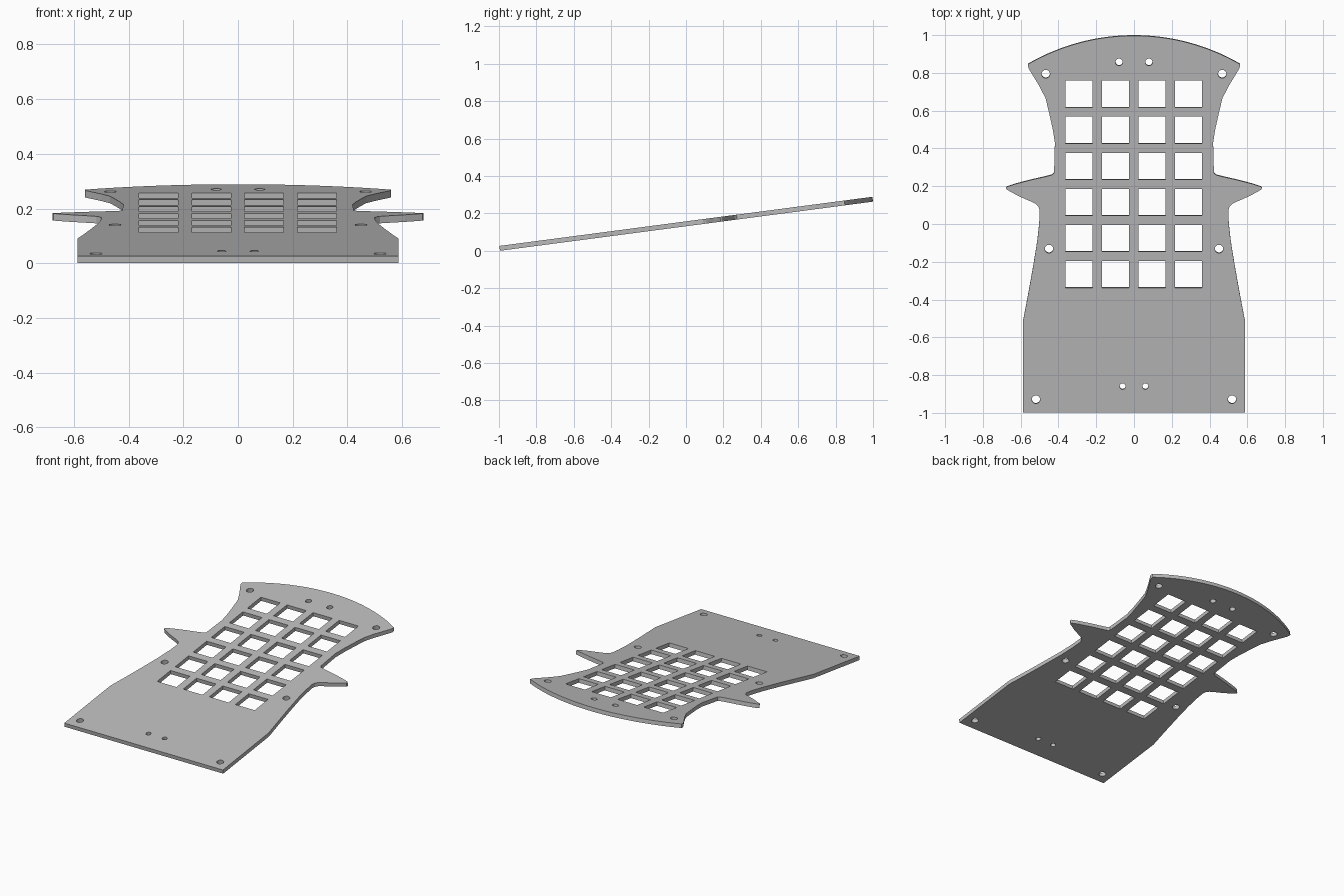
import bpy, bmesh, math

if "Cube" in bpy.data.objects:
    bpy.data.objects.remove(bpy.data.objects["Cube"])

TILT = math.radians(7.5)
HALF = 0.013                      # half the plate thickness
COS, SIN = math.cos(TILT), math.sin(TILT)


def flat(x, y):
    """Plan position on the tilted top face -> position in the plate's own plane."""
    return x, (y + HALF * SIN) / COS


# Right-hand outline from front corner up to the rear corner
side = [(0.587, -0.998), (0.587, -0.513), (0.558, -0.36), (0.533, -0.22),
        (0.512, -0.09), (0.502, 0.0), (0.499, 0.07), (0.505, 0.09), (0.52, 0.107),
        (0.55, 0.121), (0.61, 0.147), (0.674, 0.182), (0.678, 0.191), (0.672, 0.197),
        (0.63, 0.211), (0.55, 0.232), (0.466, 0.251), (0.435, 0.259), (0.423, 0.27),
        (0.419, 0.43), (0.43, 0.50), (0.45, 0.59), (0.468, 0.665), (0.50, 0.728),
        (0.556, 0.82), (0.56, 0.832)]

# Rear edge is a shallow circular arc
radius, end_angle, steps = 1.12, math.asin(0.5), 32
arc = []
for i in range(steps + 1):
    a = end_angle * (1 - 2 * i / steps)
    arc.append((radius * math.sin(a), 0.9965 - radius + radius * math.cos(a)))

outline = side + arc + [(-x, y) for x, y in reversed(side)]
loops = [[flat(x, y) for x, y in outline]]

# Grid of square openings, four columns by six rows
s = 0.0715
for col in range(4):
    for row in range(6):
        cx, cy = flat(-0.2905 + 0.193 * col, -0.267 + 0.191 * row)
        loops.append([(cx - s, cy - s), (cx + s, cy - s),
                      (cx + s, cy + s), (cx - s, cy + s)])

# Mirrored pairs of round screw holes: x, y, radius
for hx, hy, r in [(0.467, 0.794, 0.022), (0.079, 0.857, 0.019), (0.45, -0.132, 0.022),
                  (0.519, -0.929, 0.022), (0.06, -0.86, 0.016)]:
    for sign in (-1, 1):
        cx, cy = flat(sign * hx, hy)
        loops.append([(cx + r * math.cos(k * math.tau / 24),
                       cy + r * math.sin(k * math.tau / 24)) for k in range(24)])

# Filled flat profile, extruded to thickness
curve = bpy.data.curves.new("plate_profile", 'CURVE')
curve.dimensions = '2D'
curve.fill_mode = 'BOTH'
curve.extrude = HALF
for pts in loops:
    spline = curve.splines.new('POLY')
    spline.points.add(len(pts) - 1)
    for p, (x, y) in zip(spline.points, pts):
        p.co = (x, y, 0, 1)
    spline.use_cyclic_u = True

plate = bpy.data.objects.new("keyboard_plate", curve)
bpy.context.collection.objects.link(plate)
bpy.context.view_layer.objects.active = plate
plate.select_set(True)
bpy.ops.object.convert(target='MESH')
plate = bpy.context.view_layer.objects.active
plate.name = "keyboard_plate"

# Weld the rims and make the normals consistent
bm = bmesh.new()
bm.from_mesh(plate.data)
bmesh.ops.remove_doubles(bm, verts=bm.verts, dist=0.0001)
bmesh.ops.recalc_face_normals(bm, faces=bm.faces)
for f in bm.faces:
    f.smooth = False
bm.to_mesh(plate.data)
bm.free()

# Tilt so the front edge rests on the ground
plate.rotation_euler = (TILT, 0, 0)
plate.location = (0, 0, SIN * (0.998 + HALF * SIN) / COS + HALF * COS)

grey = bpy.data.materials.new("plain_grey")
grey.diffuse_color = (0.5, 0.5, 0.5, 1)
grey.use_nodes = True
grey.node_tree.nodes["Principled BSDF"].inputs["Base Color"].default_value = grey.diffuse_color
plate.data.materials.clear()
plate.data.materials.append(grey)
